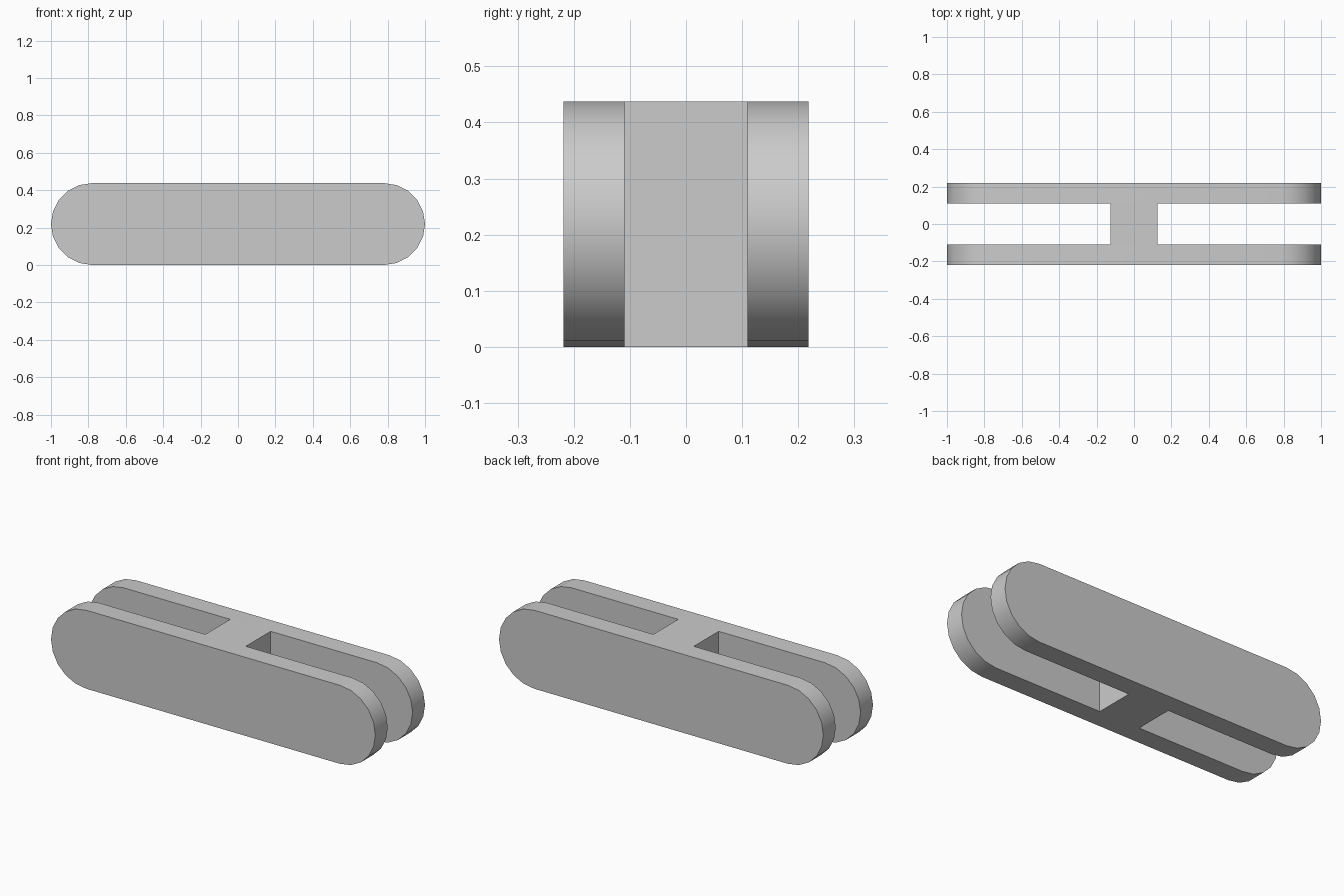
import bpy
import bmesh
from math import cos, sin, pi, radians

cube = bpy.data.objects.get("Cube")
if cube:
    bpy.data.objects.remove(cube, do_unlink=True)

LENGTH, HEIGHT, DEPTH = 2.0, 0.4375, 0.4375
SLOT, WEB = 0.2188, 0.25
SEGMENTS = 10

grey = bpy.data.materials.new("plain grey")
grey.use_nodes = True
colour = (0.6, 0.6, 0.6, 1)
grey.diffuse_color = colour
grey.node_tree.nodes["Principled BSDF"].inputs["Base Color"].default_value = colour


def prism(name, outline, depth):
    """Extrude an x-z outline along y, centred on y = 0."""
    bm = bmesh.new()
    face = bm.faces.new([bm.verts.new((x, -depth / 2, z)) for x, z in outline])
    grown = bmesh.ops.extrude_face_region(bm, geom=[face])["geom"]
    verts = [v for v in grown if isinstance(v, bmesh.types.BMVert)]
    bmesh.ops.translate(bm, verts=verts, vec=(0, depth, 0))
    bmesh.ops.recalc_face_normals(bm, faces=bm.faces)
    mesh = bpy.data.meshes.new(name)
    bm.to_mesh(mesh)
    bm.free()
    mesh.materials.append(grey)
    obj = bpy.data.objects.new(name, mesh)
    bpy.context.collection.objects.link(obj)
    return obj


# Round-ended link body
radius = HEIGHT / 2
centre = LENGTH / 2 - radius
outline = []
for side, start in ((1, -pi / 2), (-1, pi / 2)):
    for i in range(SEGMENTS + 1):
        a = start + pi * i / SEGMENTS
        outline.append((side * centre + radius * cos(a), radius + radius * sin(a)))
body = prism("link_body", outline, DEPTH)

bpy.ops.object.select_all(action="DESELECT")
body.select_set(True)
bpy.context.view_layer.objects.active = body

# Open slots at both ends, leaving two side plates and a central web
for side, label in ((1, "left"), (-1, "right")):
    near, far = side * WEB / 2, side * LENGTH
    box = [(near, -HEIGHT), (far, -HEIGHT), (far, HEIGHT * 2), (near, HEIGHT * 2)]
    cutter = prism(label + "_slot_cutter", box, SLOT)
    cutter.hide_render = True
    mod = body.modifiers.new(label + "_slot", "BOOLEAN")
    mod.operation = "DIFFERENCE"
    mod.solver = "EXACT"
    mod.object = cutter
    bpy.ops.object.modifier_apply(modifier=mod.name)
    bpy.data.objects.remove(cutter, do_unlink=True)

bpy.ops.object.shade_smooth_by_angle(angle=radians(30))
